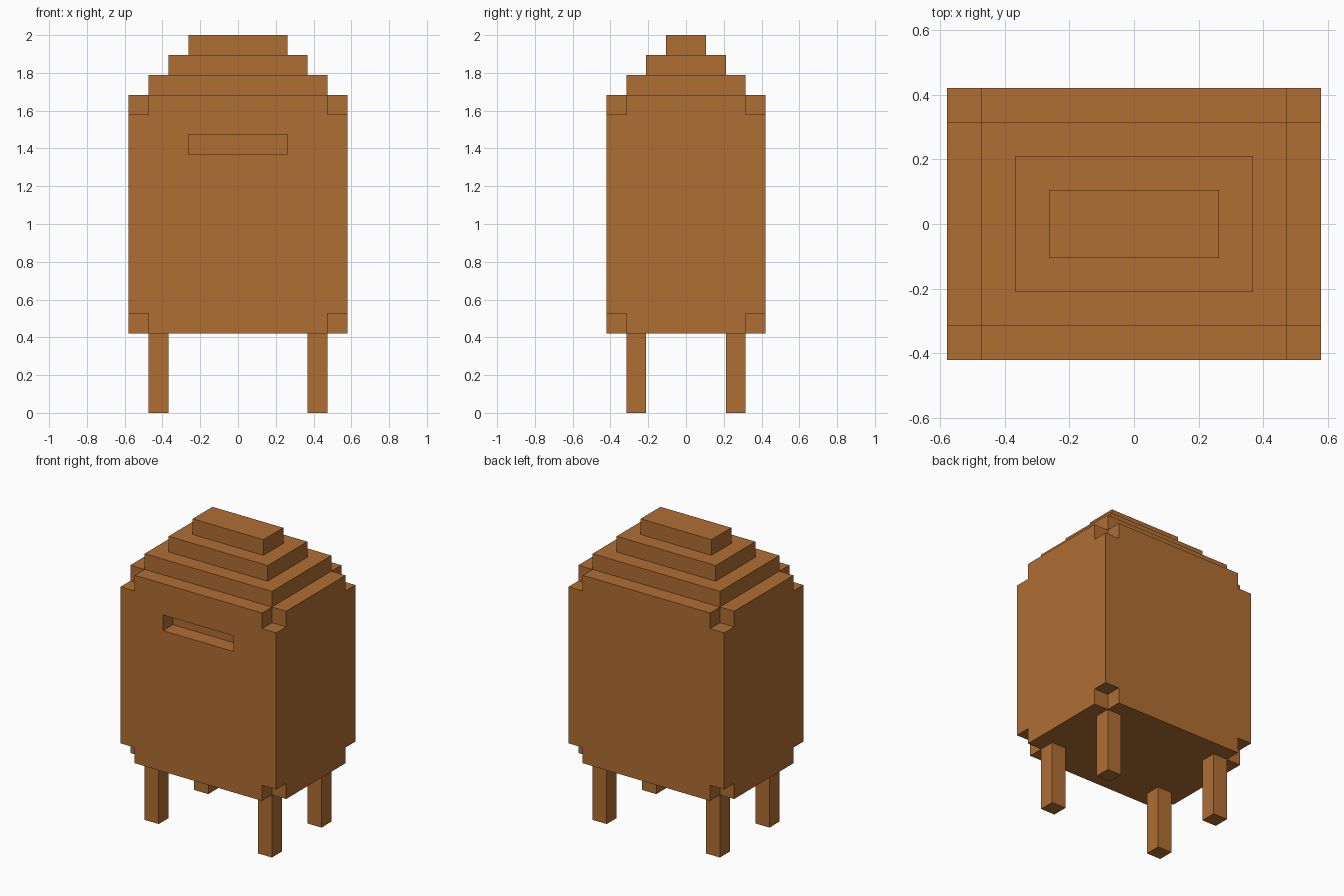
import bpy
import bmesh
from mathutils import Matrix, Vector

if "Cube" in bpy.data.objects:
    bpy.data.objects.remove(bpy.data.objects["Cube"], do_unlink=True)

U = 2 / 19  # one block; the model is 19 blocks tall

wood = bpy.data.materials.new("warm brown")
wood.use_nodes = True
BROWN = (0.434, 0.156, 0.034, 1)
wood.diffuse_color = BROWN
bsdf = next(n for n in wood.node_tree.nodes if n.type == 'BSDF_PRINCIPLED')
bsdf.inputs["Base Color"].default_value = BROWN


def block_object(name, boxes):
    """Make an object from boxes given as (low corner, high corner) in blocks."""
    bm = bmesh.new()
    for low, high in boxes:
        low, high = Vector(low) * U, Vector(high) * U
        place = Matrix.Translation((low + high) / 2) @ Matrix.Diagonal((*(high - low), 1))
        bmesh.ops.create_cube(bm, size=1, matrix=place)
    mesh = bpy.data.meshes.new(name)
    bm.to_mesh(mesh)
    bm.free()
    mesh.materials.append(wood)
    obj = bpy.data.objects.new(name, mesh)
    bpy.context.collection.objects.link(obj)
    return obj


def corner_box(sx, sy, x, y, z):
    """Box spanning the ranges x, y, z, mirrored to the quadrant sx, sy."""
    xs, ys = sorted(sx * v for v in x), sorted(sy * v for v in y)
    return (xs[0], ys[0], z[0]), (xs[1], ys[1], z[1])


QUADRANTS = [(sx, sy) for sx in (-1, 1) for sy in (-1, 1)]

# Body, with its eight corners notched and a slot cut in the front
body = block_object("body", [((-5.5, -4, 4), (5.5, 4, 16))])
cuts = [corner_box(sx, sy, (4.5, 6), (3, 4.5), z)
        for sx, sy in QUADRANTS for z in ((3.5, 5), (15, 16.5))]
cuts.append(((-2.5, -4.5, 13), (2.5, -3, 14)))
cutter = block_object("notch_cutter", cuts)
cutter.hide_render = True
boolean = body.modifiers.new("notches", 'BOOLEAN')
boolean.operation = 'DIFFERENCE'
boolean.solver = 'EXACT'
boolean.object = cutter
bpy.context.view_layer.objects.active = body
bpy.ops.object.modifier_apply(modifier=boolean.name)
bpy.data.objects.remove(cutter, do_unlink=True)

# Stepped roof, each tier one block smaller all round
for i in range(3):
    x, y, z = 4.5 - i, 3 - i, 16 + i
    block_object(f"roof_tier_{i + 1}", [((-x, -y, z), (x, y, z + 1))])

# Four legs
for sx, sy in QUADRANTS:
    name = f"{'front' if sy < 0 else 'back'}_{'left' if sx > 0 else 'right'}_leg"
    block_object(name, [corner_box(sx, sy, (3.5, 4.5), (2, 3), (0, 4))])
